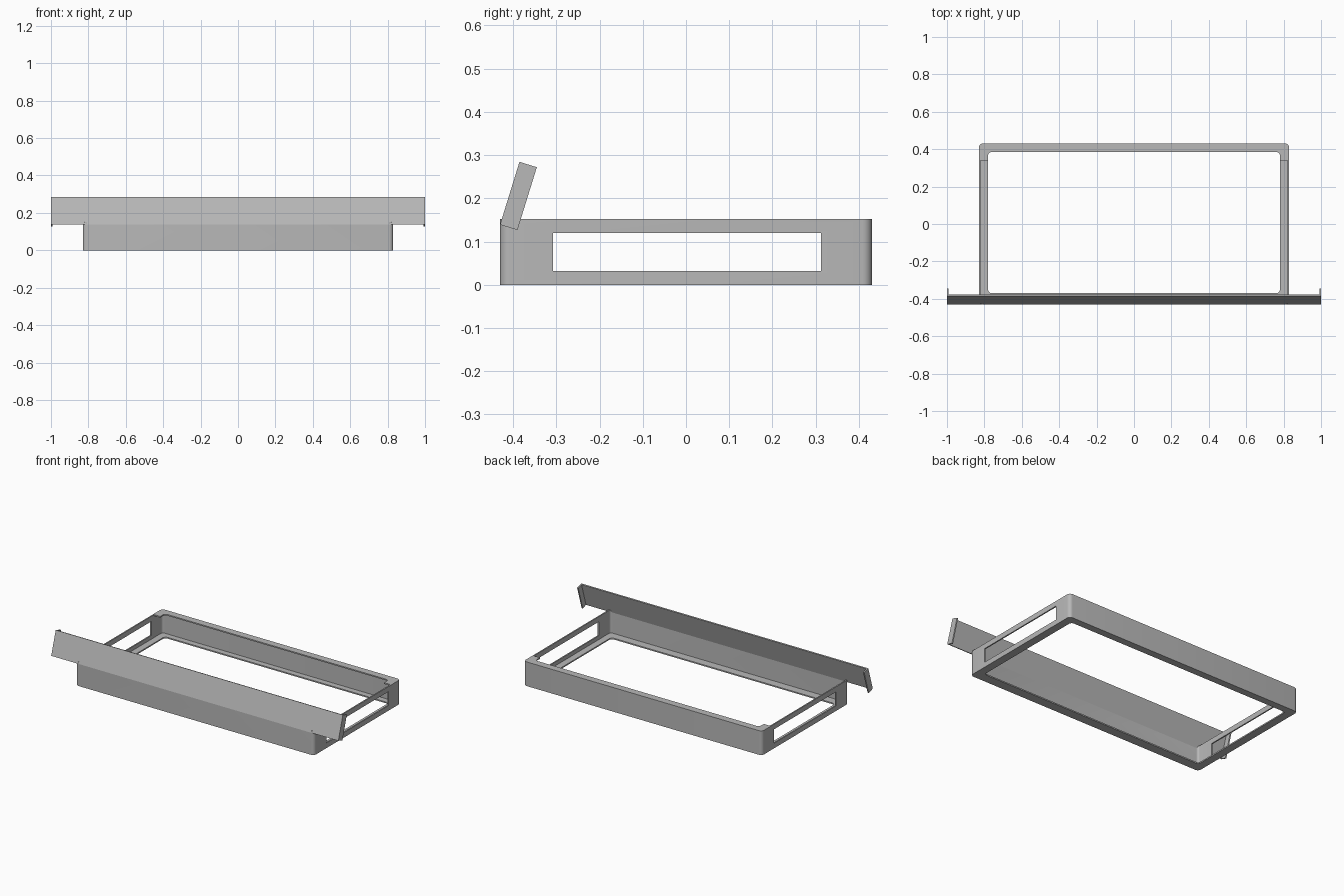
import bpy, bmesh, math
from mathutils import Vector

if "Cube" in bpy.data.objects:
    bpy.data.objects.remove(bpy.data.objects["Cube"])

steel = bpy.data.materials.new("grey sheet steel")
steel.use_nodes = True
GREY = (0.48, 0.48, 0.48, 1)
steel.diffuse_color = GREY
steel.node_tree.nodes["Principled BSDF"].inputs["Base Color"].default_value = GREY

T = 0.008           # sheet thickness
HX, HY, H = 0.83, 0.43, 0.152


def finish(bm, name):
    bmesh.ops.recalc_face_normals(bm, faces=bm.faces)
    mesh = bpy.data.meshes.new(name)
    bm.to_mesh(mesh)
    bm.free()
    mesh.materials.append(steel)
    ob = bpy.data.objects.new(name, mesh)
    bpy.context.collection.objects.link(ob)
    return ob


def rounded_rect(x, y0, y1, r, steps=6):
    """Outline of a rectangle with rounded corners."""
    points = []
    corners = [(x - r, y1 - r), (r - x, y1 - r), (r - x, y0 + r), (x - r, y0 + r)]
    for i, (cx, cy) in enumerate(corners):
        for k in range(steps + 1):
            a = (i + k / steps) * math.pi / 2
            points.append((cx + r * math.cos(a), cy + r * math.sin(a)))
    return points


def ring(outer, inner, z0, z1):
    """Hollow extrusion between two outlines."""
    bm = bmesh.new()
    loops = [[bm.verts.new((x, y, z)) for x, y in outline]
             for outline, z in ((outer, z0), (outer, z1), (inner, z1), (inner, z0))]
    n = len(outer)
    for a, b in zip(loops, loops[1:] + loops[:1]):
        for i in range(n):
            j = (i + 1) % n
            bm.faces.new((a[i], a[j], b[j], b[i]))
    return bm


def box(bm, lo, hi):
    made = bmesh.ops.create_cube(bm, size=1)["verts"]
    lo, hi = Vector(lo), Vector(hi)
    for v in made:
        v.co = (lo + hi) / 2 + v.co * (hi - lo)


def cut(target, name, lo, hi):
    bm = bmesh.new()
    box(bm, lo, hi)
    cutter = finish(bm, name)
    cutter.hide_render = True
    cutter.hide_viewport = True
    mod = target.modifiers.new(name, "BOOLEAN")
    mod.operation = "DIFFERENCE"
    mod.solver = "EXACT"
    mod.object = cutter


def smooth(ob):
    bpy.ops.object.select_all(action="DESELECT")
    ob.select_set(True)
    bpy.context.view_layer.objects.active = ob
    bpy.ops.object.shade_smooth_by_angle(angle=math.radians(30))


outside = rounded_rect(HX, -HY, HY, 0.022)
inside = rounded_rect(HX - T, T - HY, HY - T, 0.022 - T)
opening = rounded_rect(0.78, -0.37, 0.385, 0.02)

# Upright walls, with a long window in both sides and a lowered front edge
walls = finish(ring(outside, inside, 0, H), "frame_walls")
smooth(walls)
cut(walls, "side_window_cutter", (-1, -0.307, 0.032), (1, 0.312, 0.12))
cut(walls, "front_edge_cutter", (-0.808, -0.5, 0.139), (0.808, -0.4, 0.2))

# Inward lip all round the base
smooth(finish(ring(inside, opening, 0, T), "bottom_flange"))

# Inward lip on the top of the back wall, returning a little along the sides
bm = ring(inside, opening, H - T, H)
geom = bm.verts[:] + bm.edges[:] + bm.faces[:]
sliced = bmesh.ops.bisect_plane(bm, geom=geom, plane_co=(0, 0.34, 0),
                                plane_no=(0, 1, 0), clear_inner=True)
bmesh.ops.holes_fill(bm, edges=[e for e in bm.edges if e.is_boundary])
smooth(finish(bm, "top_back_flange"))

# Wide tilted front panel with folded ends
LENGTH, FOLD = 0.152, 0.042
bm = bmesh.new()
box(bm, (T - 1, 0, 0), (1 - T, T, LENGTH))
for side in (-1, 1):
    a, b = sorted((side, side * (1 - T)))
    box(bm, (a, 0, 0), (b, FOLD, LENGTH))
panel = finish(bm, "tilted_front_panel")
panel.location = (0, -HY, 0.139)
panel.rotation_euler.x = math.radians(-17.2)
